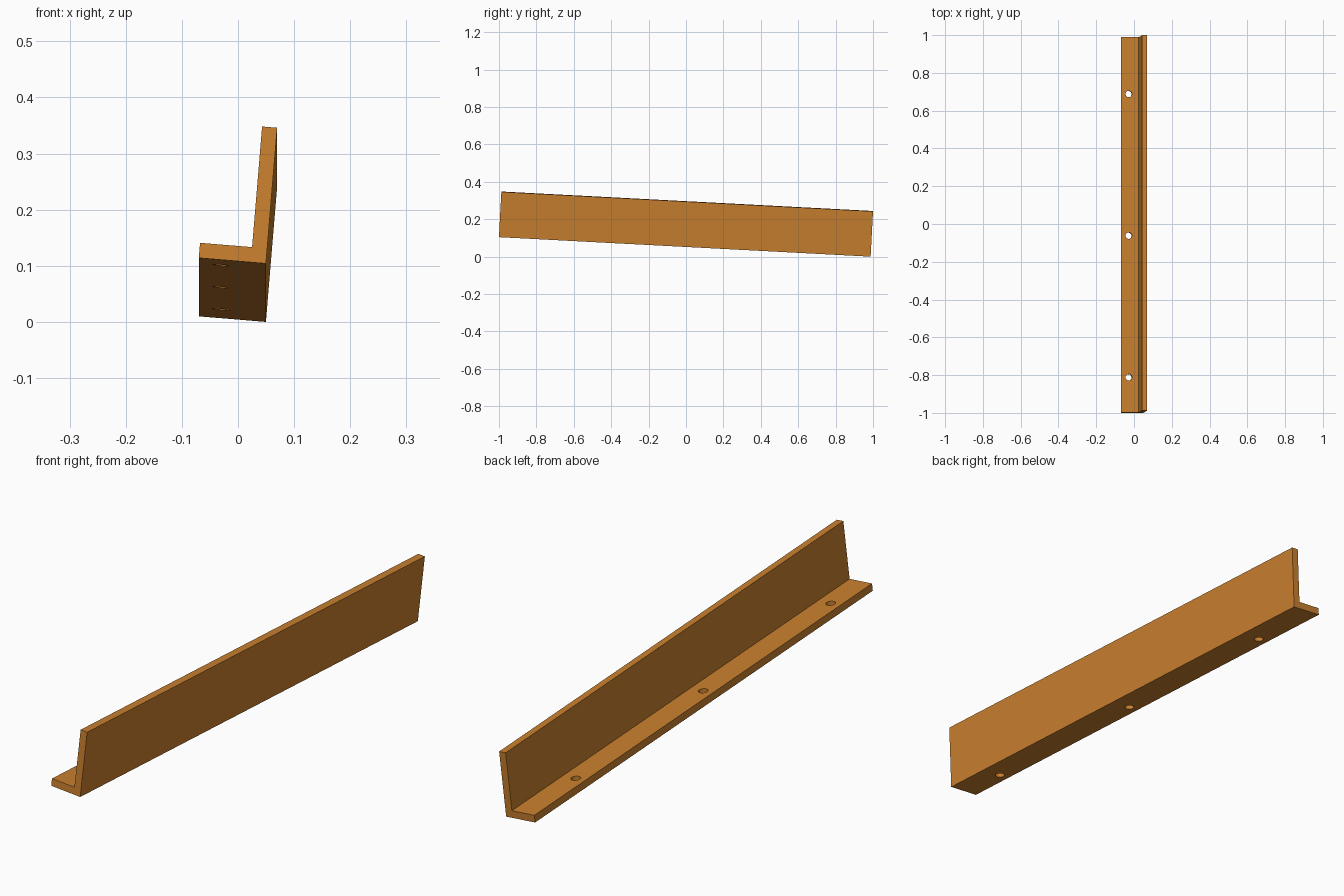
import bpy, bmesh, math
from mathutils import Matrix, Vector

cube = bpy.data.objects.get("Cube")
if cube:
    bpy.data.objects.remove(cube)

LENGTH, WIDTH, HEIGHT, THICK = 1.99, 0.12, 0.243, 0.027
HOLE_X, HOLE_RADIUS = 0.04, 0.017
HOLES = (0.187, 0.938, 1.689)      # distances from the front end

# Material
wood = bpy.data.materials.new("warm orange")
wood.use_nodes = True
colour = (0.59, 0.217, 0.028, 1)
wood.diffuse_color = colour
wood.node_tree.nodes["Principled BSDF"].inputs["Base Color"].default_value = colour


def make_object(name, bm):
    mesh = bpy.data.meshes.new(name)
    bmesh.ops.recalc_face_normals(bm, faces=bm.faces)
    bm.to_mesh(mesh)
    bm.free()
    obj = bpy.data.objects.new(name, mesh)
    bpy.context.collection.objects.link(obj)
    mesh.materials.append(wood)
    return obj


# L-shaped bar: profile extruded along its length
profile = [(0, 0), (WIDTH, 0), (WIDTH, HEIGHT), (WIDTH - THICK, HEIGHT),
           (WIDTH - THICK, THICK), (0, THICK)]
bm = bmesh.new()
end = bm.faces.new([bm.verts.new((x, 0, z)) for x, z in profile])
ext = bmesh.ops.extrude_face_region(bm, geom=[end], use_keep_orig=True)
moved = [v for v in ext["geom"] if isinstance(v, bmesh.types.BMVert)]
bmesh.ops.translate(bm, verts=moved, vec=(0, LENGTH, 0))
bar = make_object("angle_bracket", bm)

# Screw holes through the narrow flange
bm = bmesh.new()
for y in HOLES:
    bmesh.ops.create_cone(bm, cap_ends=True, segments=32, radius1=HOLE_RADIUS,
                          radius2=HOLE_RADIUS, depth=THICK * 3,
                          matrix=Matrix.Translation((HOLE_X, y, THICK / 2)))
cutter = make_object("screw_hole_cutter", bm)
cutter.hide_render = True
mod = bar.modifiers.new("screw holes", 'BOOLEAN')
mod.operation = 'DIFFERENCE'
mod.solver = 'EXACT'
mod.object = cutter
bpy.context.view_layer.objects.active = bar
bpy.ops.object.modifier_apply(modifier=mod.name)
bpy.data.objects.remove(cutter)

# Lean the bar sideways and slope it down toward the back
tilt = Matrix.Rotation(math.radians(-3), 4, 'X') @ Matrix.Rotation(math.radians(4.75), 4, 'Y')
bar.data.transform(tilt)

# Centre it and rest it on the ground
low, high = (Vector([f(v.co[i] for v in bar.data.vertices) for i in range(3)]) for f in (min, max))
middle = (low + high) / 2
bar.data.transform(Matrix.Translation((-middle.x, -middle.y, -low.z)))

# Smooth hole walls, crisp edges elsewhere
bpy.ops.object.select_all(action='DESELECT')
bar.select_set(True)
bpy.ops.object.shade_smooth_by_angle(angle=math.radians(30))
